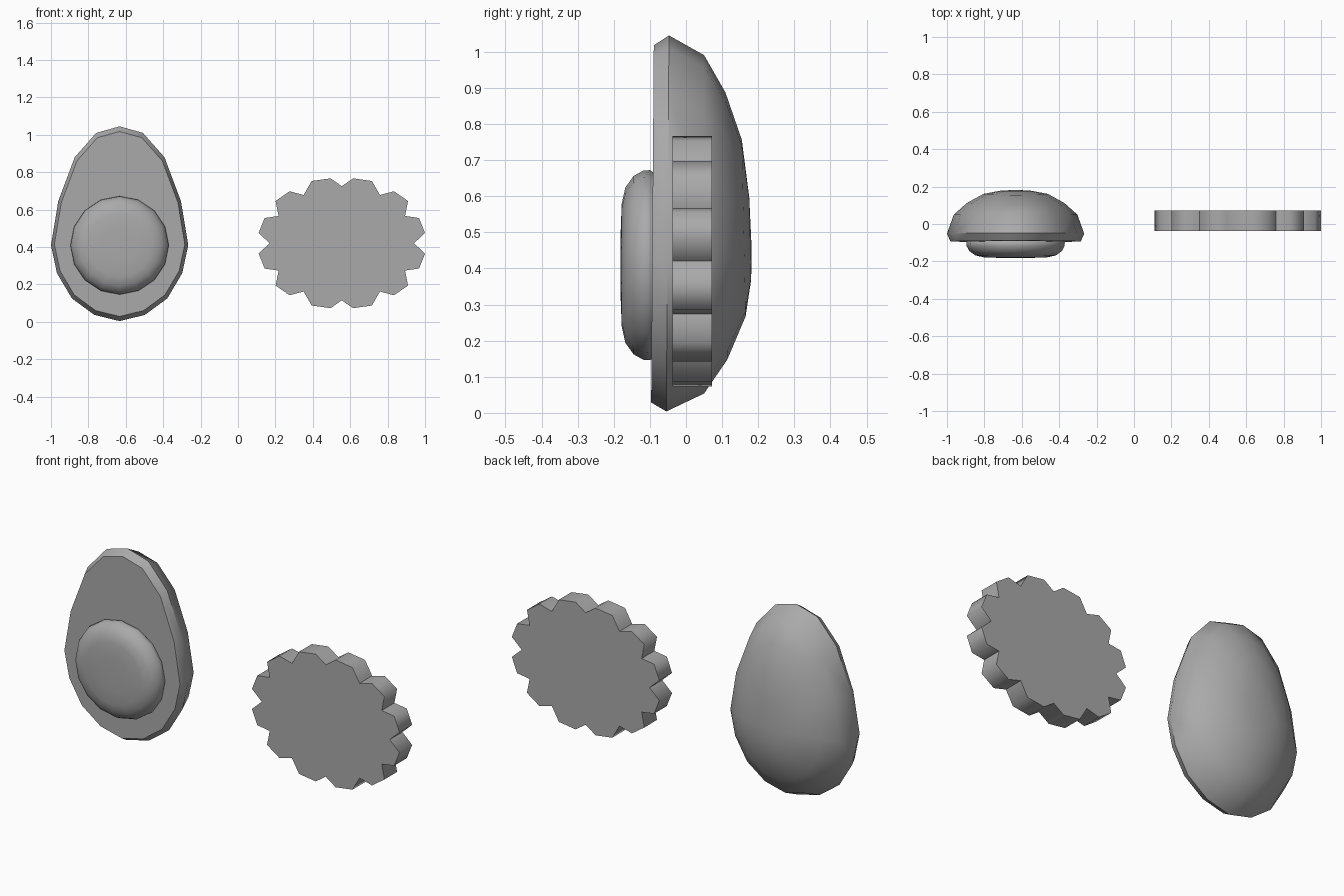
import bpy, bmesh, math

cube = bpy.data.objects.get("Cube")
if cube:
    bpy.data.objects.remove(cube, do_unlink=True)

grey = bpy.data.materials.new("plain_grey")
grey.use_nodes = True
grey.diffuse_color = (0.4, 0.4, 0.4, 1)
grey.node_tree.nodes["Principled BSDF"].inputs["Base Color"].default_value = (0.4, 0.4, 0.4, 1)


def loft(name, rings, smooth_angle, pole=None):
    """Skin matching loops of points, capping the first loop and ending in a cap or pole."""
    bm = bmesh.new()
    loops = [[bm.verts.new(p) for p in ring] for ring in rings]
    n = len(loops[0])
    for a, b in zip(loops, loops[1:]):
        for i in range(n):
            j = (i + 1) % n
            bm.faces.new((a[i], a[j], b[j], b[i]))
    bm.faces.new(loops[0])
    if pole:
        tip = bm.verts.new(pole)
        for i in range(n):
            bm.faces.new((loops[-1][i], loops[-1][(i + 1) % n], tip))
    else:
        bm.faces.new(loops[-1])
    bmesh.ops.recalc_face_normals(bm, faces=bm.faces[:])
    mesh = bpy.data.meshes.new(name)
    bm.to_mesh(mesh)
    bm.free()
    mesh.materials.append(grey)
    obj = bpy.data.objects.new(name, mesh)
    bpy.context.collection.objects.link(obj)
    bpy.ops.object.select_all(action='DESELECT')
    obj.select_set(True)
    bpy.context.view_layer.objects.active = obj
    bpy.ops.object.shade_smooth_by_angle(angle=math.radians(smooth_angle))
    return obj


EGG_X = -0.633

# Halved egg white: half outline from top to bottom, mirrored
half = [(0, 1.045), (.125, 1.01), (.24, .88), (.328, .645), (.367, .41),
        (.335, .26), (.255, .125), (.135, .037), (0, .004)]
outline = half + [(-x, z) for x, z in half[-2:0:-1]]


def egg_ring(y, scale, tilt, mid=.5):
    return [(EGG_X + x * scale, y + tilt * (z - mid), mid + (z - mid) * scale)
            for x, z in outline]


loft("egg_white",
     [egg_ring(-.093, .95, .007), egg_ring(-.051, 1, .007), egg_ring(.05, .9, 0),
      egg_ring(.112, .71, -.005), egg_ring(.16, .47, -.01), egg_ring(.178, .22, -.005, .47)],
     42, pole=(EGG_X, .182, .45))

# Rounded yolk set in the cut face
yolk_profile = [(.25, -.08), (.263, -.1), (.262, -.118), (.247, -.145),
                (.215, -.168), (.17, -.178), (.09, -.181)]
angles = [math.tau * i / 16 for i in range(16)]
loft("egg_yolk",
     [[(EGG_X + r * math.sin(a), y, .409 + r * math.cos(a)) for a in angles]
      for r, y in yolk_profile],
     50, pole=(EGG_X, -.182, .409))

# Scalloped oval cracker: quarter outline mirrored both ways
quarter = [(0, .305), (.06, .347), (.161, .333), (.204, .258), (.279, .278),
           (.354, .226), (.338, .146), (.413, .135), (.445, .055), (.386, 0)]
right = quarter + [(x, -z) for x, z in quarter[-2::-1]]
scallop = right + [(-x, z) for x, z in right[-2:0:-1]]
loft("scalloped_cracker",
     [[(.555 + x, y, .42 + z) for x, z in scallop] for y in (-.037, .072)], 70)
